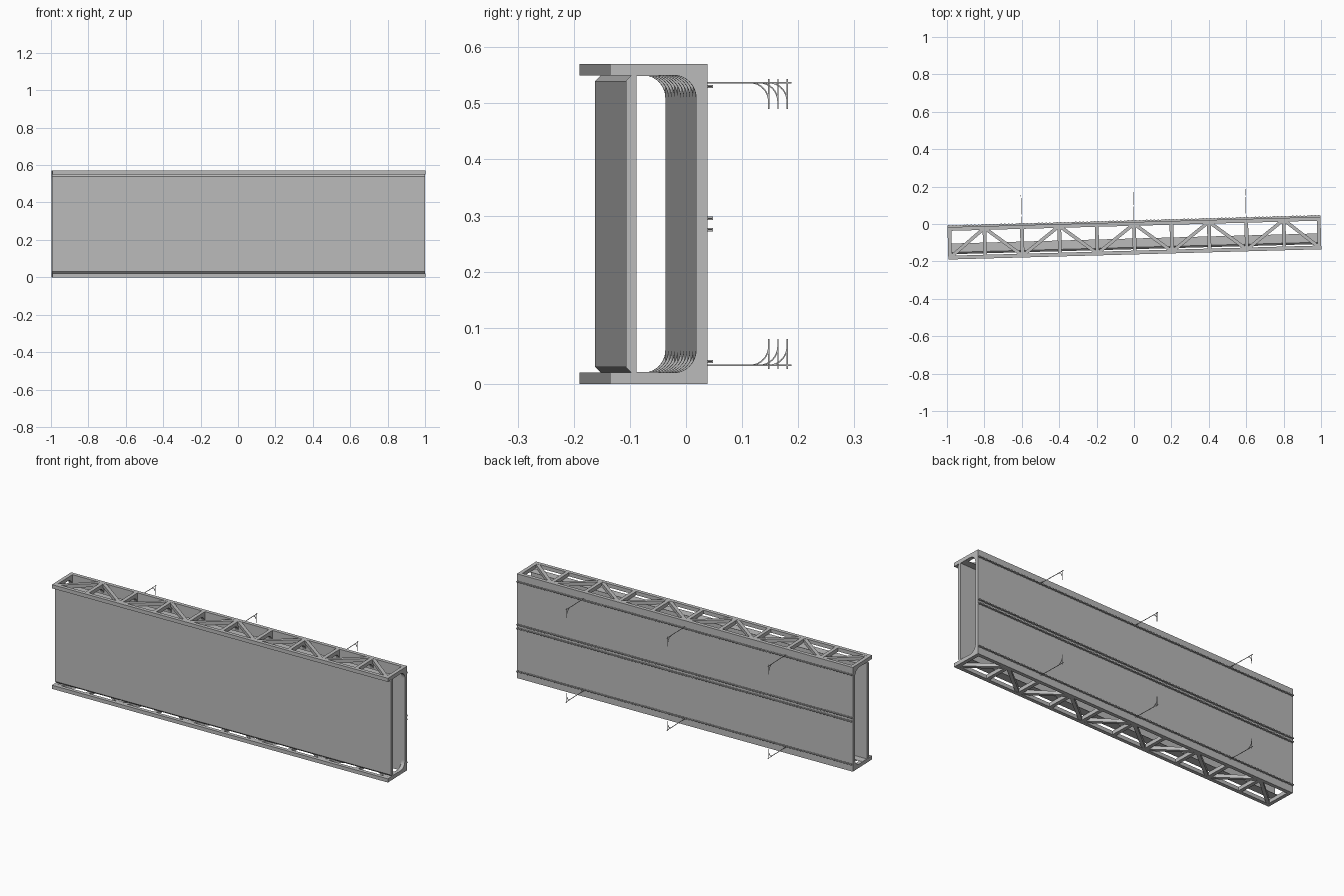
import bpy, bmesh, math
from mathutils import Matrix, Vector

cube = bpy.data.objects.get("Cube")
if cube:
    bpy.data.objects.remove(cube, do_unlink=True)

H, L = 0.57, 1.995          # height and length
T = 0.02                    # chord and bar thickness
FRONT, BACK = -0.1625, 0.0105
TURN = Matrix.Rotation(math.atan(0.0275), 4, 'Z')

grey = bpy.data.materials.new("light grey metal")
grey.use_nodes = True
grey.diffuse_color = (0.5, 0.5, 0.5, 1)
grey.node_tree.nodes["Principled BSDF"].inputs["Base Color"].default_value = (0.5, 0.5, 0.5, 1)


def finish(bm, name):
    bmesh.ops.recalc_face_normals(bm, faces=bm.faces)
    mesh = bpy.data.meshes.new(name)
    bm.to_mesh(mesh)
    bm.free()
    mesh.materials.append(grey)
    ob = bpy.data.objects.new(name, mesh)
    ob.matrix_world = TURN
    bpy.context.collection.objects.link(ob)
    return ob


def box(bm, x0, x1, y0, y1, z0, z1):
    m = Matrix.Translation(((x0 + x1) / 2, (y0 + y1) / 2, (z0 + z1) / 2))
    m = m @ Matrix.Diagonal((x1 - x0, y1 - y0, z1 - z0, 1))
    bmesh.ops.create_cube(bm, size=1, matrix=m)


def prism(bm, profile, x0, x1):
    """Extrude a (y, z) outline along x."""
    face = bm.faces.new([bm.verts.new((x0, y, z)) for y, z in profile])
    geom = bmesh.ops.extrude_face_region(bm, geom=[face])["geom"]
    verts = [g for g in geom if isinstance(g, bmesh.types.BMVert)]
    bmesh.ops.translate(bm, verts=verts, vec=(x1 - x0, 0, 0))


def flat_bar(bm, a, b, width, z0, z1):
    """Horizontal bar between two (x, y) points."""
    a, b = Vector(a), Vector(b)
    d, c = b - a, (a + b) / 2
    m = Matrix.Translation((c.x, c.y, (z0 + z1) / 2))
    m = m @ Matrix.Rotation(math.atan2(d.y, d.x), 4, 'Z')
    m = m @ Matrix.Diagonal((d.length, width, z1 - z0, 1))
    bmesh.ops.create_cube(bm, size=1, matrix=m)


def flip(z, top):
    return z if top else H - z


E = L / 2
stations = [max(-E + T / 2, min(E - T / 2, -1 + 0.2 * i)) for i in range(11)]

# Rear wall
bm = bmesh.new()
box(bm, -E, E, BACK - T, BACK, 0, H)
finish(bm, "rear_wall")

# Front cladding panel with bevelled long edges and folded returns
bm = bmesh.new()
prism(bm, [(-0.1345, 0.03), (-0.1245, 0.02), (-0.1155, 0.02),
           (-0.1155, 0.55), (-0.1245, 0.55), (-0.1345, 0.54)], -E, E)
for z in (0.0195, 0.549):
    box(bm, -E, E, -0.1155, -0.0775, z, z + 0.0015)
finish(bm, "front_panel")

# Top and bottom lattice frames
for top, label in ((True, "top"), (False, "bottom")):
    z0 = H - T if top else 0
    z1 = z0 + T
    bm = bmesh.new()
    box(bm, -E, E, FRONT, FRONT + T, z0, z1)
    for x in stations:
        box(bm, x - T / 2, x + T / 2, FRONT + T, BACK - T, z0, z1)
    finish(bm, label + "_frame")

    bm = bmesh.new()
    ends = (FRONT + T / 2, BACK - T / 2)
    for i in range(10):
        flat_bar(bm, (stations[i], ends[i % 2]), (stations[i + 1], ends[1 - i % 2]),
                 0.018, z0 + 0.001, z1 - 0.001)
    finish(bm, label + "_diagonals")

    # Rounded corner brackets between wall and cross bars
    bm = bmesh.new()
    r, y, z = 0.04, BACK - T, H - T
    arc = [(y - r + r * math.cos(a), flip(z - r + r * math.sin(a), top))
           for a in (math.pi / 2 * k / 10 for k in range(11))]
    for x in stations:
        prism(bm, [(y, flip(z, top))] + arc, x - T / 2, x + T / 2)
    finish(bm, label + "_corner_brackets")

# Toothed rails along the back of the wall
bm = bmesh.new()
for z in (0.04, 0.275, 0.295, 0.53):
    s = 1 if z < H / 2 else -1
    box(bm, -E, E, BACK, BACK + 0.008, z - 0.001, z + 0.001)
    for i in range(100):
        x = -0.99 + 0.02 * i
        box(bm, x - 0.004, x + 0.004, BACK, BACK + 0.0105, z - 0.003, z + 0.003)
finish(bm, "rear_rails")

# Thin hooks: arm, upright tip and curved brace
w = 0.0012
TIP = 0.164
for top, label in ((True, "top"), (False, "bottom")):
    bm = bmesh.new()
    za = flip(0.537, top)
    tip = sorted((flip(0.49, top), flip(0.543, top)))
    R = 0.034
    curve = []
    for rad in (R + w, R - w):
        pts = [(TIP - R + rad * math.sin(a), flip(0.537 - R + rad * math.cos(a), top))
               for a in (math.pi / 2 * k / 8 for k in range(9))]
        curve += pts if not curve else pts[::-1]
    for x in (-0.6, 0, 0.6):
        box(bm, x - w, x + w, BACK, TIP + 0.008, za - w, za + w)
        box(bm, x - w, x + w, TIP - w, TIP + w, *tip)
        prism(bm, curve, x - w, x + w)
    finish(bm, label + "_hooks")
